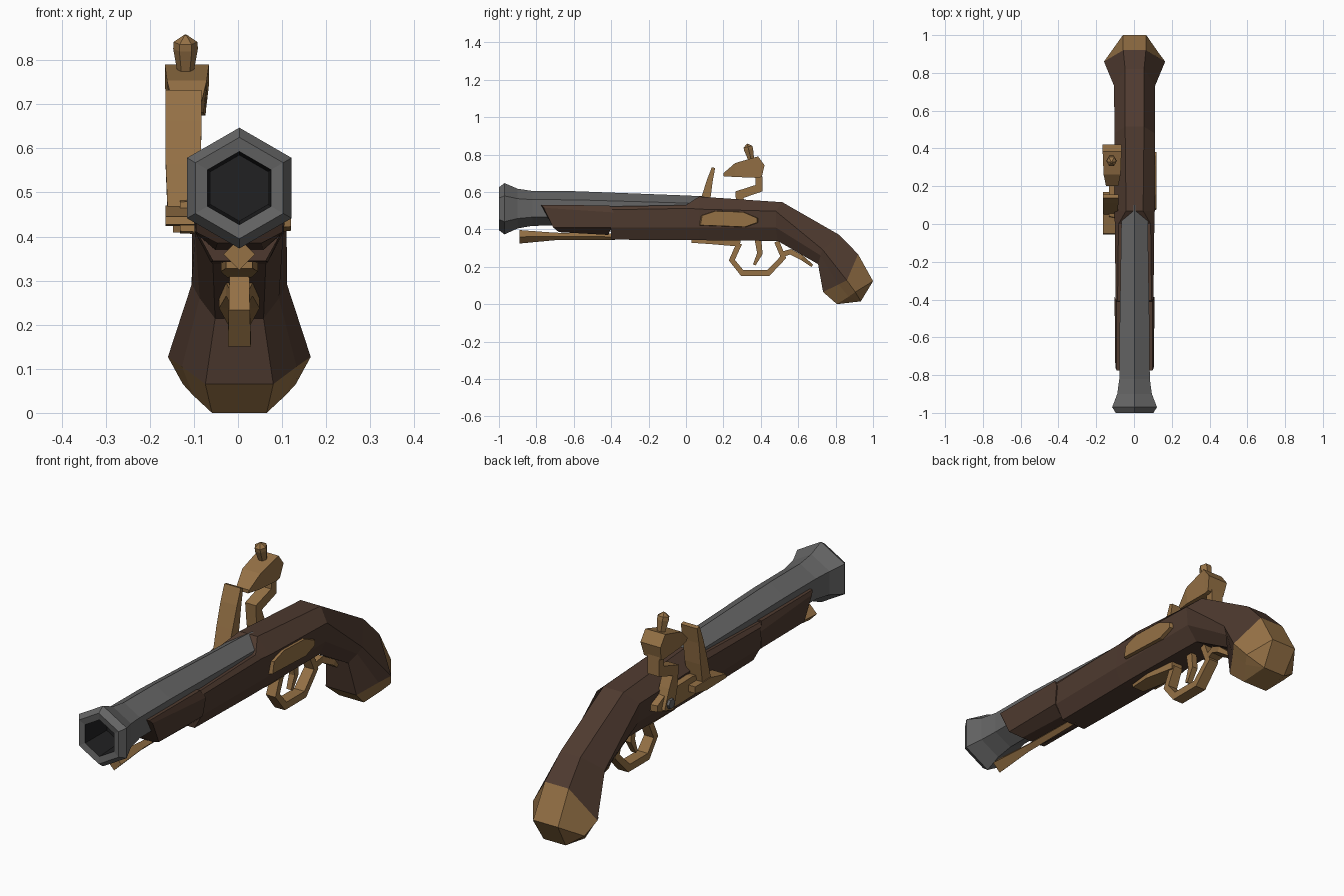
import bpy, bmesh, math
from mathutils import Vector

CX = 0.003  # centre line of the barrel and stock


def material(name, rgb):
    m = bpy.data.materials.new(name)
    m.diffuse_color = (*rgb, 1)
    return m


WOOD = material("wood", (0.078, 0.043, 0.029))
BRASS = material("brass", (0.30, 0.165, 0.06))
STEEL = material("steel", (0.13, 0.13, 0.13))
DARK = material("dark", (0.015, 0.015, 0.016))


def loft(name, rings, mat, cap_start=True, cap_end=True):
    """Skin a row of equal-length point rings with flat faces."""
    bm = bmesh.new()
    rows = [[bm.verts.new(p) for p in r] for r in rings]
    n = len(rows[0])
    for a, b in zip(rows, rows[1:]):
        for i in range(n):
            j = (i + 1) % n
            bm.faces.new((a[i], a[j], b[j], b[i]))
    if cap_start:
        bm.faces.new(rows[0][::-1])
    if cap_end:
        bm.faces.new(rows[-1])
    bmesh.ops.remove_doubles(bm, verts=bm.verts, dist=1e-4)
    bmesh.ops.recalc_face_normals(bm, faces=bm.faces)
    me = bpy.data.meshes.new(name)
    bm.to_mesh(me)
    bm.free()
    me.materials.append(mat)
    ob = bpy.data.objects.new(name, me)
    bpy.context.collection.objects.link(ob)
    return ob


def ngon(y, z, r, n=6):
    """Upright polygon with a corner on top, facing along y."""
    return [(CX + r * math.sin(math.tau * k / n), y, z + r * math.cos(math.tau * k / n))
            for k in range(n)]


def section(*pts):
    """Mirror half-section points (y, z, half width), top to bottom."""
    return ([(CX + w, y, z) for y, z, w in pts] +
            [(CX - w, y, z) for y, z, w in reversed(pts)])


def prism(name, profile, x0, x1, mat, inset=1.0):
    """Side profile (y, z) extruded in x; inset shrinks the x1 face."""
    cy = sum(p[0] for p in profile) / len(profile)
    cz = sum(p[1] for p in profile) / len(profile)
    far = [(x1, cy + (y - cy) * inset, cz + (z - cz) * inset) for y, z in profile]
    return loft(name, [[(x0, y, z) for y, z in profile], far], mat)


def strip(name, path, cx, mat):
    """Rectangular bar along (y, z, half width, thickness) stations."""
    P = [Vector((p[0], p[1])) for p in path]
    rings = []
    for i, (y, z, w, t) in enumerate(path):
        d = (P[min(i + 1, len(P) - 1)] - P[max(i - 1, 0)]).normalized()
        ny, nz = -d.y * t / 2, d.x * t / 2
        rings.append([(cx - w, y + ny, z + nz), (cx + w, y + ny, z + nz),
                      (cx + w, y - ny, z - nz), (cx - w, y - ny, z - nz)])
    return loft(name, rings, mat)


# Barrel with flared muzzle and hollow bore
barrel = loft("barrel", [ngon(*r) for r in [
    (-0.85, 0.51, 0.075), (-0.995, 0.51, 0.083), (-1.0, 0.51, 0.115),
    (-0.97, 0.51, 0.137), (-0.90, 0.511, 0.106), (-0.82, 0.512, 0.093),
    (-0.60, 0.512, 0.092), (0.0, 0.50, 0.081), (0.10, 0.497, 0.079)]], STEEL)
barrel.data.materials.append(DARK)
for f in barrel.data.polygons:
    c = f.center
    if c.y < -0.84 and math.hypot(c.x - CX, c.z - 0.51) < 0.072:
        f.material_index = 1

# Fore-end of the stock, with slanted nose
loft("fore_end", [
    section((-0.775, 0.53, 0.095), (-0.76, 0.515, 0.102), (-0.71, 0.41, 0.098), (-0.68, 0.385, 0.05)),
    section((-0.41, 0.528, 0.095), (-0.385, 0.49, 0.106), (-0.40, 0.41, 0.101), (-0.415, 0.37, 0.055)),
], WOOD)

# Main stock, bending down into the grip
butt = section((0.92, 0.267, 0.06), (0.86, 0.127, 0.162), (0.815, 0.105, 0.13), (0.733, 0.065, 0.077))
loft("stock", [
    section((-0.41, 0.522, 0.09), (-0.40, 0.505, 0.10), (-0.40, 0.41, 0.096), (-0.40, 0.345, 0.06)),
    section((0.0, 0.53, 0.085), (0.02, 0.512, 0.105), (0.0, 0.41, 0.10), (0.0, 0.342, 0.065)),
    section((0.07, 0.575, 0.045), (0.07, 0.508, 0.107), (0.07, 0.41, 0.10), (0.07, 0.342, 0.065)),
    section((0.515, 0.545, 0.05), (0.48, 0.497, 0.107), (0.48, 0.41, 0.10), (0.49, 0.338, 0.06)),
    section((0.82, 0.37, 0.05), (0.73, 0.292, 0.108), (0.72, 0.26, 0.09), (0.706, 0.214, 0.055)),
    butt], WOOD, cap_end=False)

# Faceted butt cap
loft("butt_cap", [
    butt,
    section((1.0, 0.123, 0.062), (0.905, 0.065, 0.128), (0.87, 0.04, 0.105), (0.807, 0.0, 0.062)),
    section(*[(0.935, 0.015, 0.055)] * 4)], BRASS, cap_start=False, cap_end=False)

# Ramrod under the barrel
loft("ramrod", [ngon(y, z, r, 4) for y, z, r in [
    (-0.89, 0.36, 0.036), (-0.70, 0.362, 0.02), (-0.38, 0.36, 0.016)]], BRASS)

# Side plate on the right, lock plate on the left
prism("side_plate", [(0.065, 0.42), (0.075, 0.475), (0.15, 0.50), (0.31, 0.495),
                     (0.39, 0.46), (0.39, 0.435), (0.32, 0.41)], 0.09, 0.12, BRASS, 0.93)
prism("lock_plate", [(0.02, 0.41), (0.03, 0.48), (0.14, 0.50), (0.33, 0.495),
                     (0.40, 0.46), (0.40, 0.43), (0.32, 0.405)], -0.08, -0.132, BRASS, 0.95)

# Priming pan with forward spur
prism("pan", [(-0.055, 0.427), (-0.05, 0.445), (0.06, 0.47), (0.17, 0.47),
              (0.17, 0.44), (0.09, 0.424)], -0.165, -0.09, BRASS)

# Striking plate standing on the pan
strip("frizzen", [(0.08, 0.46, 0.036, 0.06), (0.105, 0.56, 0.040, 0.05),
                  (0.127, 0.66, 0.041, 0.032), (0.147, 0.73, 0.041, 0.018)], -0.124, BRASS)

# Curved hammer neck, jaw head and pivot screw
strip("hammer_neck", [(0.33, 0.42, 0.025, 0.07), (0.30, 0.51, 0.025, 0.06),
                      (0.285, 0.585, 0.027, 0.055), (0.39, 0.62, 0.028, 0.05),
                      (0.39, 0.70, 0.030, 0.035)], -0.122, BRASS)
head = [(0.20, 0.70, 0.684, 0.032), (0.262, 0.754, 0.68, 0.045),
        (0.385, 0.79, 0.675, 0.05), (0.42, 0.743, 0.68, 0.05)]
loft("hammer_head", [[(-0.116 - w, y, t), (-0.116 + w, y, t),
                      (-0.116 + w * 0.85, min(y, 0.405), b), (-0.116 - w * 0.85, min(y, 0.405), b)]
                     for y, t, b, w in head], BRASS)
loft("hammer_pivot", [[(x, 0.325 + r * math.cos(k * math.pi / 3), 0.45 + r * math.sin(k * math.pi / 3))
                       for k in range(6)] for x, r in [(-0.12, 0.028), (-0.158, 0.022)]], STEEL)

# Jaw screw, tilted slightly forward
axis = Vector((0, -0.25, 0.97))
loft("jaw_screw", [[Vector((-0.119, 0.352, 0.76)) + axis * h +
                    Vector((r * math.cos(k * math.pi / 3), r * math.sin(k * math.pi / 3) * 0.97,
                            r * math.sin(k * math.pi / 3) * 0.25)) for k in range(6)]
                   for h, r in [(0, 0.016), (0.068, 0.028), (0.084, 0.027), (0.1, 0.004)]], BRASS)

# Trigger guard loop with front and rear tangs
strip("guard_front_tang", [(0.03, 0.338, 0.03, 0.02), (0.14, 0.333, 0.042, 0.025),
                           (0.29, 0.325, 0.028, 0.035)], CX, BRASS)
strip("trigger_guard", [(0.285, 0.325, 0.022, 0.03), (0.245, 0.235, 0.024, 0.032),
                        (0.30, 0.167, 0.026, 0.034), (0.44, 0.167, 0.026, 0.034),
                        (0.52, 0.25, 0.024, 0.032), (0.485, 0.335, 0.022, 0.028)], CX, BRASS)
strip("guard_rear_tang", [(0.51, 0.265, 0.022, 0.03), (0.56, 0.28, 0.03, 0.03),
                          (0.62, 0.248, 0.046, 0.025), (0.675, 0.205, 0.025, 0.015)], CX, BRASS)

# Trigger
strip("trigger", [(0.385, 0.345, 0.014, 0.035), (0.395, 0.27, 0.014, 0.03),
                  (0.365, 0.21, 0.012, 0.015)], CX, BRASS)
